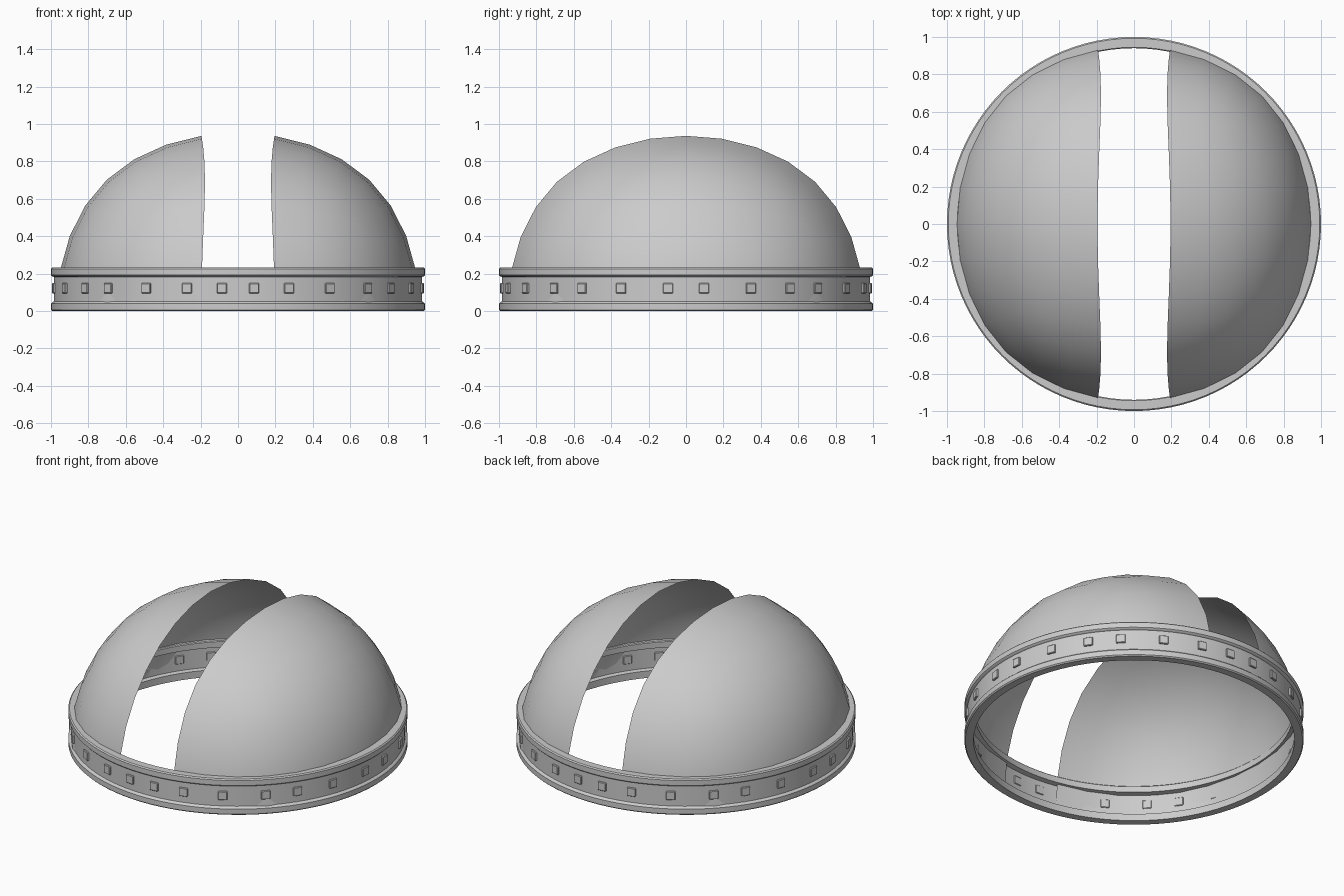
import bpy, bmesh, math
from mathutils import Matrix, Vector

if "Cube" in bpy.data.objects:
    bpy.data.objects.remove(bpy.data.objects["Cube"])

grey = bpy.data.materials.new("light grey")
grey.diffuse_color = (0.6, 0.6, 0.6, 1)
grey.use_nodes = True
grey.node_tree.nodes["Principled BSDF"].inputs["Base Color"].default_value = grey.diffuse_color


def add_object(name, bm, smooth=None):
    me = bpy.data.meshes.new(name)
    bm.to_mesh(me)
    bm.free()
    ob = bpy.data.objects.new(name, me)
    bpy.context.collection.objects.link(ob)
    me.materials.append(grey)
    bpy.ops.object.select_all(action='DESELECT')
    ob.select_set(True)
    bpy.context.view_layer.objects.active = ob
    if smooth:
        bpy.ops.object.shade_smooth_by_angle(angle=math.radians(smooth))
    return ob


# Dome: rounded cube, lower half and central strip removed
bm = bmesh.new()
bmesh.ops.create_cube(bm, size=2)
dome = add_object("dome_halves", bm)
sub = dome.modifiers.new("round", 'SUBSURF')
sub.levels = sub.render_levels = 3
bpy.ops.object.convert(target='MESH')
dome = bpy.context.object
bm = bmesh.new()
bm.from_mesh(dome.data)
bmesh.ops.scale(bm, vec=(1.15, 1.15, 1.087), verts=bm.verts)
cut = [f for f in bm.faces
       if f.calc_center_median().z < 0 or abs(f.calc_center_median().x) < 0.16]
bmesh.ops.delete(bm, geom=cut, context='FACES')
bmesh.ops.translate(bm, vec=(0, 0, 0.04), verts=bm.verts)
bm.to_mesh(dome.data)
bm.free()
bpy.ops.object.shade_smooth_by_angle(angle=math.radians(40))

# Base ring: thin wall with a flange at top and bottom, turned around z
profile = [(0.945, 0.0), (0.993, 0.0), (1.0, 0.007), (1.0, 0.04), (0.993, 0.047),
           (0.985, 0.052), (0.985, 0.183), (0.993, 0.186), (1.0, 0.193),
           (1.0, 0.226), (0.993, 0.233), (0.945, 0.233), (0.94, 0.228), (0.94, 0.19),
           (0.972, 0.185), (0.972, 0.05), (0.945, 0.045)]
bm = bmesh.new()
N = 96
rings = []
for i in range(N):
    a = 2 * math.pi * i / N
    rings.append([bm.verts.new((r * math.cos(a), r * math.sin(a), z)) for r, z in profile])
for i in range(N):
    p, q = rings[i], rings[(i + 1) % N]
    for j in range(len(profile)):
        k = (j + 1) % len(profile)
        bm.faces.new((p[j], q[j], q[k], p[k]))
bmesh.ops.recalc_face_normals(bm, faces=bm.faces)
add_object("base_ring", bm, 35)

# Small blocks through the ring wall, mirrored in all four quadrants
bm = bmesh.new()
for deg in (5.6, 20.5, 34.2, 45.5, 60.2, 74, 85):
    for a in (deg, 180 - deg, 180 + deg, -deg):
        m = (Matrix.Rotation(math.radians(a), 4, 'Z')
             @ Matrix.Translation((0.981, 0, 0.122))
             @ Matrix.Diagonal((0.03, 0.054, 0.054, 1)))
        bmesh.ops.create_cube(bm, size=1, matrix=m)
bmesh.ops.bevel(bm, geom=bm.edges[:], offset=0.003, segments=1, affect='EDGES')
add_object("wall_blocks", bm)
